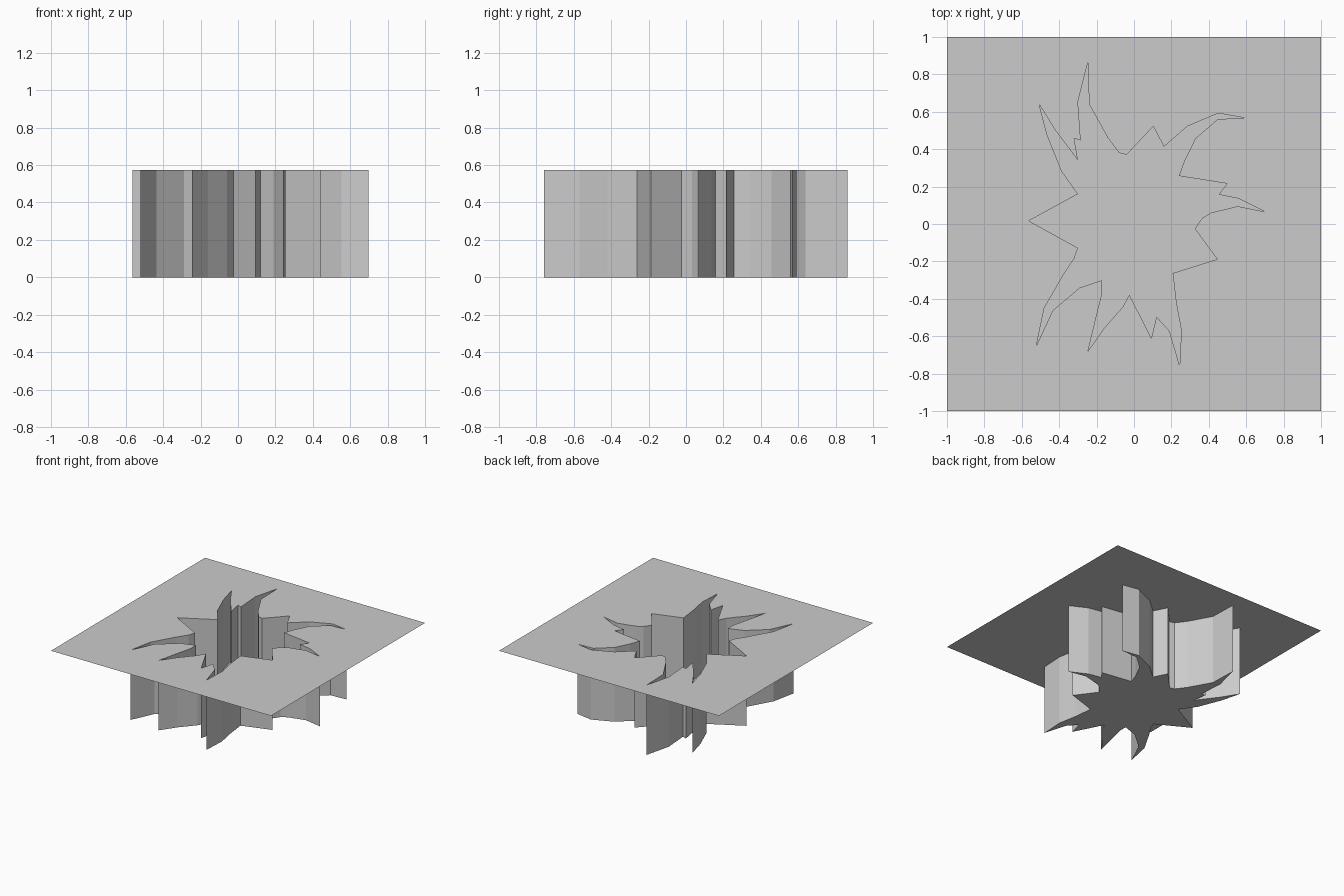
import bpy, bmesh

if "Cube" in bpy.data.objects:
    bpy.data.objects.remove(bpy.data.objects["Cube"])

DEPTH = 0.574

# Jagged star outline, clockwise from the top spike
OUTLINE = [
    (-.247, .863), (-.24, .64), (-.14, .46), (-.08, .38), (-.04, .37),
    (.103, .522), (.16, .413), (.285, .522), (.45, .592), (.588, .568),
    (.447, .56), (.328, .457), (.27, .34), (.24, .257), (.498, .216),
    (.453, .157), (.56, .136), (.698, .066), (.553, .095), (.412, .06),
    (.365, .032), (.325, -.025), (.445, -.188), (.207, -.263), (.225, -.42),
    (.253, -.57), (.244, -.758), (.19, -.573), (.12, -.495), (.093, -.61),
    (-.025, -.378), (-.06, -.443), (-.16, -.557), (-.246, -.68), (-.2, -.49),
    (-.17, -.37), (-.17, -.3), (-.29, -.34), (-.435, -.463), (-.522, -.65),
    (-.48, -.45), (-.375, -.268), (-.32, -.185), (-.3, -.128), (-.563, .017),
    (-.3, .16), (-.388, .285), (-.465, .478), (-.507, .64), (-.42, .5),
    (-.3, .34), (-.32, .458), (-.285, .447), (-.3, .652)]
SQUARE = [(-1, -1), (1, -1), (1, 1), (-1, 1)]


def loop(bm, pts, z):
    vs = [bm.verts.new((x, y, z)) for x, y in pts]
    es = [bm.edges.new((vs[i - 1], vs[i])) for i in range(len(vs))]
    return vs, es


def finish(bm, name):
    me = bpy.data.meshes.new(name)
    bm.to_mesh(me)
    bm.free()
    bpy.context.collection.objects.link(bpy.data.objects.new(name, me))


# Square sheet with the star cut out
bm = bmesh.new()
edges = loop(bm, SQUARE, DEPTH)[1] + loop(bm, OUTLINE, DEPTH)[1]
bmesh.ops.triangle_fill(bm, edges=edges, use_beauty=True, normal=(0, 0, 1))
for f in bm.faces:
    f.normal_update()
    if f.normal.z < 0:
        f.normal_flip()
bmesh.ops.dissolve_limit(bm, angle_limit=0.01, verts=[], edges=bm.edges[:])
finish(bm, "top_sheet")

# Pit: inward-facing walls and an upward-facing floor
bm = bmesh.new()
top = loop(bm, OUTLINE, DEPTH)[0]
low = loop(bm, OUTLINE, 0)[0]
for i in range(len(top)):
    bm.faces.new((top[i - 1], top[i], low[i], low[i - 1])).normal_flip()
floor = bm.faces.new(low)
floor.normal_update()
if floor.normal.z < 0:
    floor.normal_flip()
# Face the walls into the pit
bmesh.ops.recalc_face_normals(bm, faces=bm.faces[:])
floor.normal_update()
if floor.normal.z < 0:
    bmesh.ops.reverse_faces(bm, faces=bm.faces[:])
finish(bm, "star_pit")
